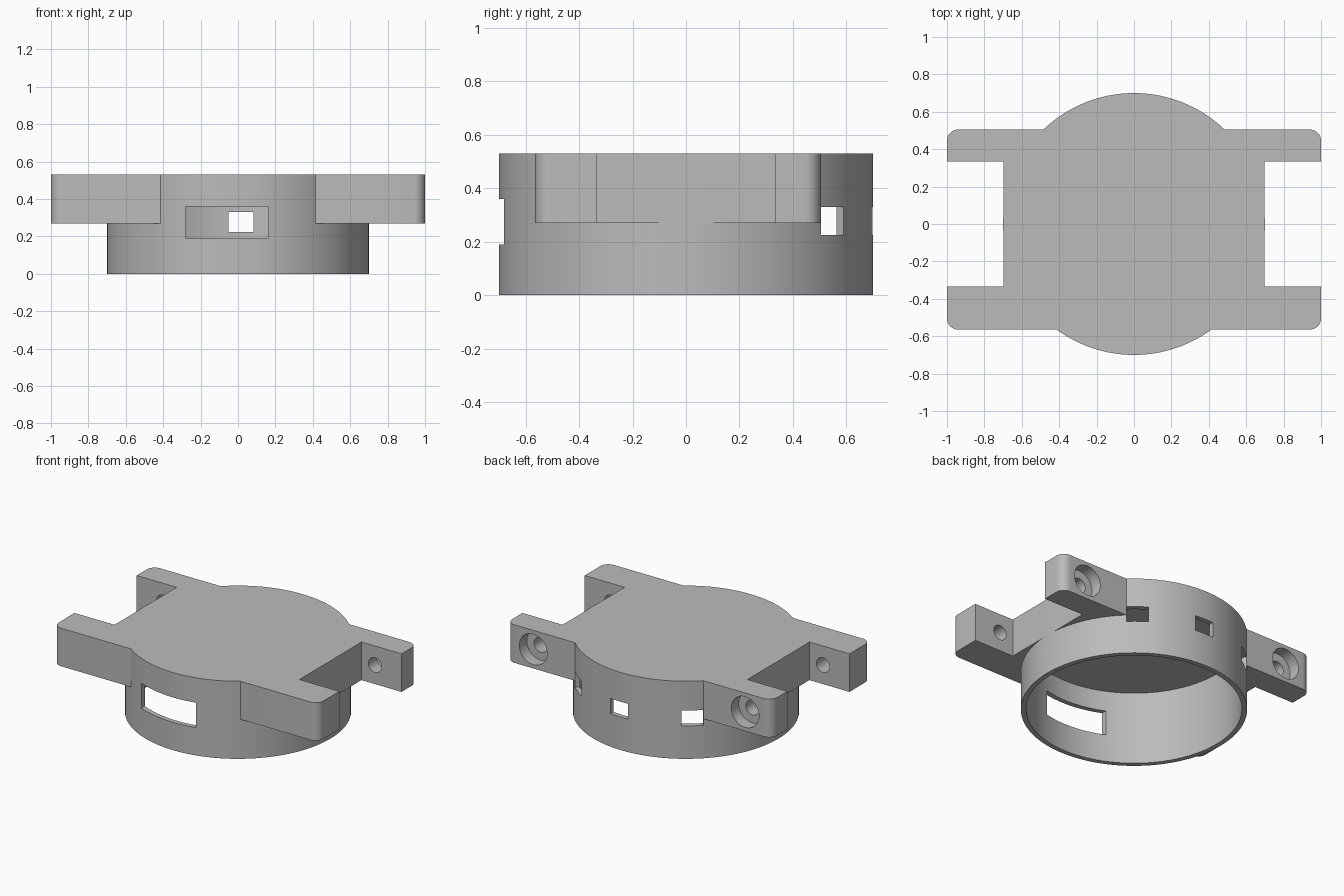
import bpy, bmesh, math
from mathutils import Matrix, Vector

old = bpy.data.objects.get("Cube")
if old:
    bpy.data.objects.remove(old, do_unlink=True)

R, R_IN = 0.70, 0.667          # cup radii
TOP, SHELF, ROOF = 0.53, 0.27, 0.50
FRONT, BACK, GAP, SIDE = -0.565, 0.505, 0.335, 0.698
HOLE_X, HOLE_Z = 0.80, 0.40

grey = bpy.data.materials.new("plain grey")
grey.use_nodes = True
COLOUR = (0.5, 0.5, 0.5, 1)
grey.diffuse_color = COLOUR
grey.node_tree.nodes["Principled BSDF"].inputs["Base Color"].default_value = COLOUR


def finish(name, bm):
    bmesh.ops.recalc_face_normals(bm, faces=bm.faces)
    mesh = bpy.data.meshes.new(name)
    bm.to_mesh(mesh)
    bm.free()
    mesh.materials.append(grey)
    obj = bpy.data.objects.new(name, mesh)
    bpy.context.collection.objects.link(obj)
    return obj


def cylinder(name, radius, start, end, sides):
    """Round bar between two points."""
    a, b = Vector(start), Vector(end)
    turn = (b - a).to_track_quat("Z", "Y").to_matrix().to_4x4()
    bm = bmesh.new()
    bmesh.ops.create_cone(bm, cap_ends=True, segments=sides, radius1=radius,
                          radius2=radius, depth=(b - a).length,
                          matrix=Matrix.Translation((a + b) / 2) @ turn)
    return finish(name, bm)


def box(name, centre, size, angle=0):
    """Box placed in a frame turned about the z axis."""
    bm = bmesh.new()
    bmesh.ops.create_cube(bm, size=1, matrix=Matrix.Rotation(angle, 4, "Z")
                          @ Matrix.Translation(centre) @ Matrix.Diagonal((*size, 1)))
    return finish(name, bm)


def rounded(cx, cy, r, start):
    """Quarter-circle corner points."""
    return [(cx + r * math.cos(start + i * math.pi / 16),
             cy + r * math.sin(start + i * math.pi / 16)) for i in range(9)]


def combine(target, tool, operation):
    tool.hide_render = True
    mod = target.modifiers.new(operation, "BOOLEAN")
    mod.operation, mod.solver, mod.object = operation, "EXACT", tool
    bpy.context.view_layer.objects.active = target
    bpy.ops.object.modifier_apply(modifier=mod.name)
    bpy.data.objects.remove(tool, do_unlink=True)


# Mounting plate with four arms: right half outline, then its mirror
c = 0.06
half = (rounded(1 - c, FRONT + c, c, -math.pi / 2)
        + [(1, -GAP), (SIDE, -GAP), (SIDE, GAP), (1, GAP)]
        + rounded(1 - c, BACK - c, c, 0))
outline = half + [(-x, y) for x, y in reversed(half)]
bm = bmesh.new()
face = bm.faces.new([bm.verts.new((x, y, SHELF)) for x, y in outline])
grown = bmesh.ops.extrude_face_region(bm, geom=[face])
bmesh.ops.translate(bm, vec=(0, 0, TOP - SHELF),
                    verts=[v for v in grown["geom"] if isinstance(v, bmesh.types.BMVert)])
plate = finish("mounting plate", bm)

# Round cap joined to the plate, then hollowed from below
body = cylinder("cap_body", R, (0, 0, 0), (0, 0, TOP), 128)
combine(body, plate, "UNION")
combine(body, cylinder("cavity", R_IN, (0, 0, -0.1), (0, 0, ROOF), 128), "DIFFERENCE")

# Front window and three radial slots at the back
combine(body, box("window", (-0.06, -0.65, 0.275), (0.44, 0.3, 0.17)), "DIFFERENCE")
for degrees in (-38.2, -1.4, 38.2):
    combine(body, box("slot", (0, 0.68, 0.2775), (0.136, 0.2, 0.105),
                      math.radians(degrees)), "DIFFERENCE")

# Screw holes: counterbored through the back arms, blind in the front arms
for side in (-1, 1):
    x = side * HOLE_X
    for radius, y0, y1 in ((0.05, GAP - 0.1, BACK + 0.1),
                           (0.105, BACK - 0.08, BACK + 0.1),
                           (0.05, -GAP - 0.15, -GAP + 0.1)):
        combine(body, cylinder("screw hole", radius, (x, y0, HOLE_Z), (x, y1, HOLE_Z), 32),
                "DIFFERENCE")

# Smooth the curved walls and keep the edges crisp
bpy.ops.object.select_all(action="DESELECT")
body.select_set(True)
bpy.context.view_layer.objects.active = body
bpy.ops.object.shade_smooth_by_angle(angle=math.radians(30))
